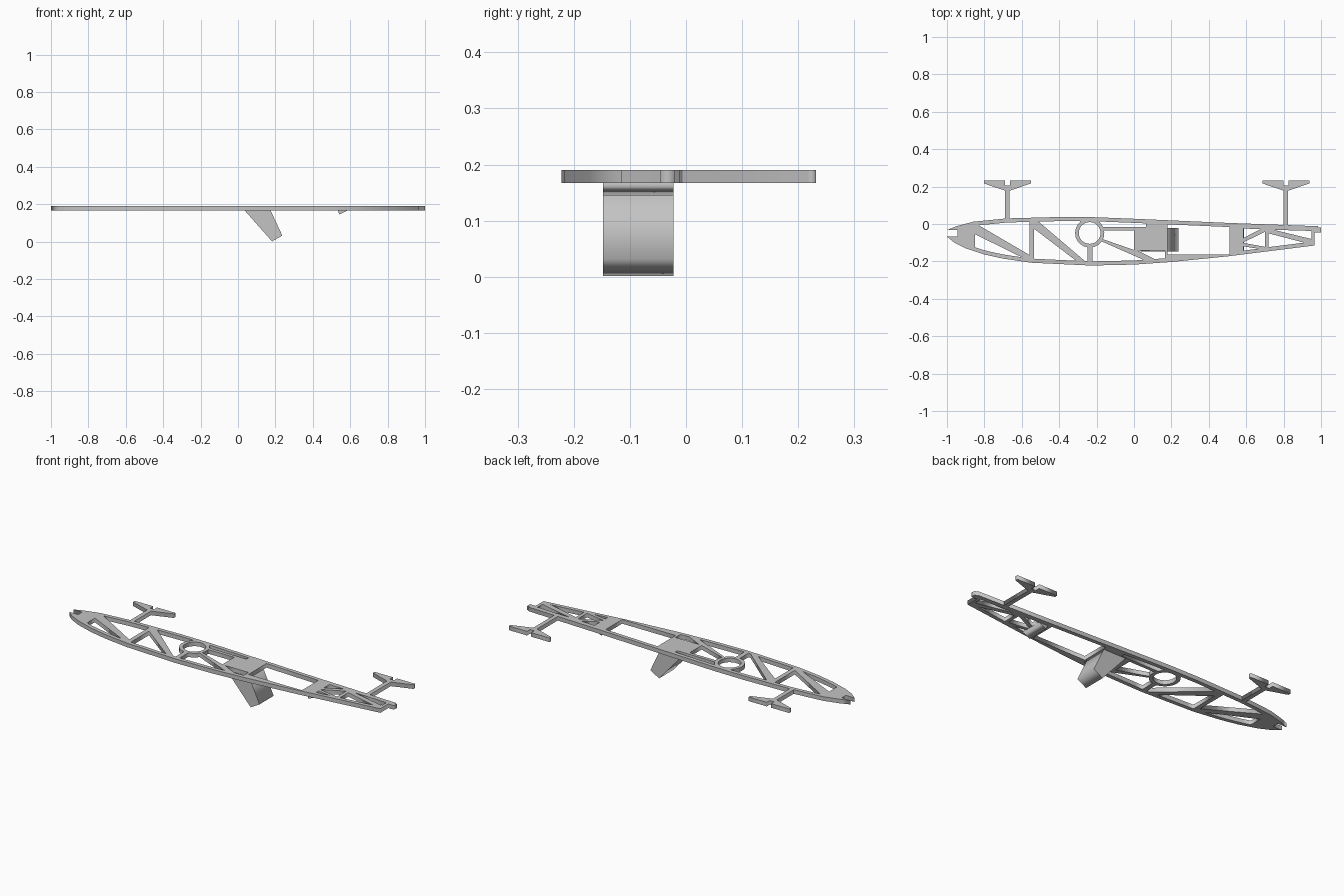
import bpy
from math import sin, cos, radians

cube = bpy.data.objects.get("Cube")
if cube:
    bpy.data.objects.remove(cube, do_unlink=True)

grey = bpy.data.materials.new("plain grey")
grey.use_nodes = True
grey.diffuse_color = (0.55, 0.55, 0.55, 1)
grey.node_tree.nodes["Principled BSDF"].inputs["Base Color"].default_value = (0.55, 0.55, 0.55, 1)

LOW, HIGH = 0.167, 0.19
RAIL = 0.022

# Long edges of the hull-shaped plate, nose to tail
UPPER = [(-1, -0.032), (-0.95, -0.012), (-0.86, 0.012), (-0.68, 0.03), (-0.38, 0.038),
         (-0.2, 0.036), (0, 0.028), (0.5, 0.006), (0.985, -0.012)]
LOWER = [(-1, -0.068), (-0.96, -0.1), (-0.9, -0.13), (-0.8, -0.163), (-0.7, -0.185), (-0.55, -0.207),
         (-0.23, -0.222), (0, -0.217), (0.2, -0.203), (0.5, -0.173), (0.965, -0.115)]


def height_at(edge, x):
    for (xa, ya), (xb, yb) in zip(edge, edge[1:]):
        if x <= xb:
            return ya + (yb - ya) * (x - xa) / (xb - xa)
    return edge[-1][1]


def run(edge, start, end, steps=6):
    """Points along the inner side of a rail."""
    shift = -RAIL if edge is UPPER else RAIL
    xs = [start + (end - start) * i / steps for i in range(steps + 1)]
    return [(x, height_at(edge, x) + shift) for x in xs]


def arc(radius, start, end, steps=8):
    """Points around the round mount."""
    angles = [radians(start + (end - start) * i / steps) for i in range(steps + 1)]
    return [(-0.237 + radius * cos(a), -0.048 + radius * sin(a)) for a in angles]


def sheet(name, loops, thickness, location, rotation=(0, 0, 0)):
    """Extruded flat shape; loops after the first are holes."""
    curve = bpy.data.curves.new(name, "CURVE")
    curve.dimensions = "2D"
    curve.fill_mode = "BOTH"
    curve.extrude = thickness / 2
    for loop in loops:
        spline = curve.splines.new("POLY")
        spline.points.add(len(loop) - 1)
        for point, (x, y) in zip(spline.points, loop):
            point.co = (x, y, 0, 1)
        spline.use_cyclic_u = True
    curve.materials.append(grey)
    obj = bpy.data.objects.new(name, curve)
    bpy.context.collection.objects.link(obj)
    obj.location, obj.rotation_euler = location, rotation
    bpy.ops.object.select_all(action="DESELECT")
    obj.select_set(True)
    bpy.context.view_layer.objects.active = obj
    bpy.ops.object.convert(target="MESH")


# Plate outline with the nose slot and the tail tongue
tail = [(0.985, -0.018), (1, -0.02), (1, -0.045), (0.965, -0.045)]
slot = [(-0.945, -0.068), (-0.945, -0.032)]
outline = UPPER + tail + LOWER[::-1] + slot

# Openings between the rails, posts and braces
holes = [
    run(UPPER, -0.83, -0.56) + [(-0.56, -0.165)],
    [(-0.85, -0.055)] + run(LOWER, -0.85, -0.6),
    [(-0.535, -0.025)] + run(LOWER, -0.535, -0.31),
    run(UPPER, -0.51, -0.29) + arc(0.078, 132, 262) + run(LOWER, -0.248, -0.262, 1),
    arc(0.078, 281, 325) + run(LOWER, 0.05, -0.222),
    arc(0.078, 335, 370) + [(0, -0.034), (0, -0.139)],
    [(0.02, -0.142), (0.165, -0.142)] + run(LOWER, 0.165, 0.11, 2),
    arc(0.078, 50, 25) + [(0.065, -0.016)] + run(UPPER, 0.065, -0.18),
    arc(0.058, 0, 350, 35),
    run(UPPER, 0.178, 0.51, 2) + [(0.51, -0.162), (0.178, -0.162)],
    [(0.585, -0.024), (0.675, -0.028), (0.585, -0.075)],
    [(0.585, -0.098), (0.7, -0.042), (0.7, -0.122), (0.585, -0.101)],
    [(0.585, -0.12), (0.665, -0.132), (0.585, -0.142)],
    [(0.745, -0.031), (0.948, -0.037), (0.948, -0.08)],
    [(0.72, -0.05)] + run(LOWER, 0.72, 0.91, 2),
]
sheet("frame_plate", [outline] + holes, HIGH - LOW, (0, 0, (LOW + HIGH) / 2))

# Forked arms on the back rail
for name, x, base in (("right_arm", -0.677, 0.025), ("left_arm", 0.812, -0.01)):
    half = [(0.012, base), (0.012, 0.178), (0.126, 0.217), (0.126, 0.232), (0.013, 0.232), (0.013, 0.205)]
    loop = half + [(-px, py) for px, py in reversed(half)]
    sheet(name, [loop], HIGH - LOW, (x, 0, (LOW + HIGH) / 2))

# Slanted leg and small wedge under the plate
upright = (radians(90), 0, 0)
leg = [(0.035, LOW), (0.174, LOW), (0.237, 0.032), (0.182, 0.001)]
wedge = [(0.533, LOW), (0.587, LOW), (0.542, 0.145)]
for name, loop in (("slanted_leg", leg), ("small_wedge", wedge)):
    sheet(name, [loop], 0.126, (0, -0.085, 0), upright)
